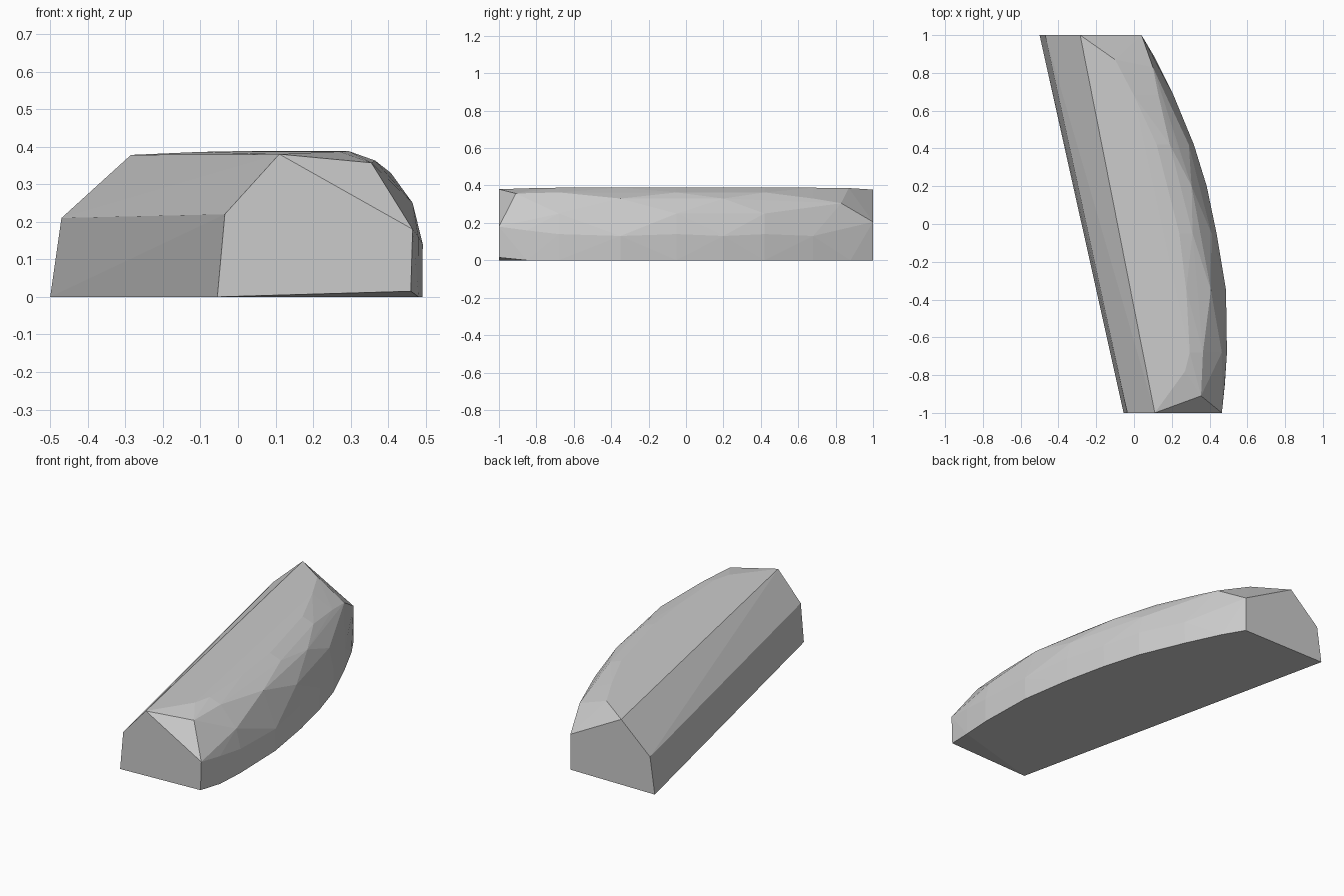
import bpy
import bmesh
import math

cube = bpy.data.objects.get("Cube")
if cube:
    bpy.data.objects.remove(cube, do_unlink=True)

stone = bpy.data.materials.new("plain grey stone")
stone.use_nodes = True
colour = (0.6, 0.6, 0.6, 1)
stone.diffuse_color = colour
stone.node_tree.nodes["Principled BSDF"].inputs["Base Color"].default_value = colour

# Flat cut ends: cross-sections at the front and back
front_end = [(-0.055, 0), (-0.035, 0.22), (0.11, 0.38), (0.465, 0.18), (0.46, 0.015)]
back_end = [(-0.5, 0), (-0.47, 0.21), (-0.285, 0.378), (0.04, 0.205), (0.04, 0)]
points = [(x, -1, z) for x, z in front_end] + [(x, 1, z) for x, z in back_end]

# Corners where the rounded top meets the ends
points += [(0.355, -0.91, 0.357), (-0.1, 0.87, 0.386), (0.1, 0.83, 0.305)]

# Curved outer side: (y, outermost x) stations with a rounded shoulder
stations = [(-0.85, 0.485), (-0.68, 0.495), (-0.35, 0.487), (-0.05, 0.44),
            (0.2, 0.385), (0.42, 0.32), (0.68, 0.21), (0.88, 0.115)]
shoulders = [[(0.0, 0.13), (0.08, 0.33), (0.21, 0.388)],
             [(0.003, 0.14), (0.03, 0.25), (0.13, 0.363), (0.2, 0.388)]]
for i, (y, edge) in enumerate(stations):
    points.append((edge - 0.004, y, 0))
    if abs(y) < 0.8:
        points += [(edge - inset, y, z) for inset, z in shoulders[i % 2]]
points += [(0.48, -0.85, 0.16), (0.27, -0.78, 0.387)]

# Wrap the corners in one faceted convex block
bm = bmesh.new()
for p in points:
    bm.verts.new(p)
hull = bmesh.ops.convex_hull(bm, input=bm.verts[:])
loose = [v for v in bm.verts if not v.link_faces]
bmesh.ops.delete(bm, geom=loose, context='VERTS')
bmesh.ops.dissolve_limit(bm, angle_limit=math.radians(0.5),
                         verts=bm.verts[:], edges=bm.edges[:])
bmesh.ops.recalc_face_normals(bm, faces=bm.faces[:])

mesh = bpy.data.meshes.new("curved_stone_block")
bm.to_mesh(mesh)
bm.free()
mesh.materials.append(stone)
block = bpy.data.objects.new("curved_stone_block", mesh)
bpy.context.collection.objects.link(block)
